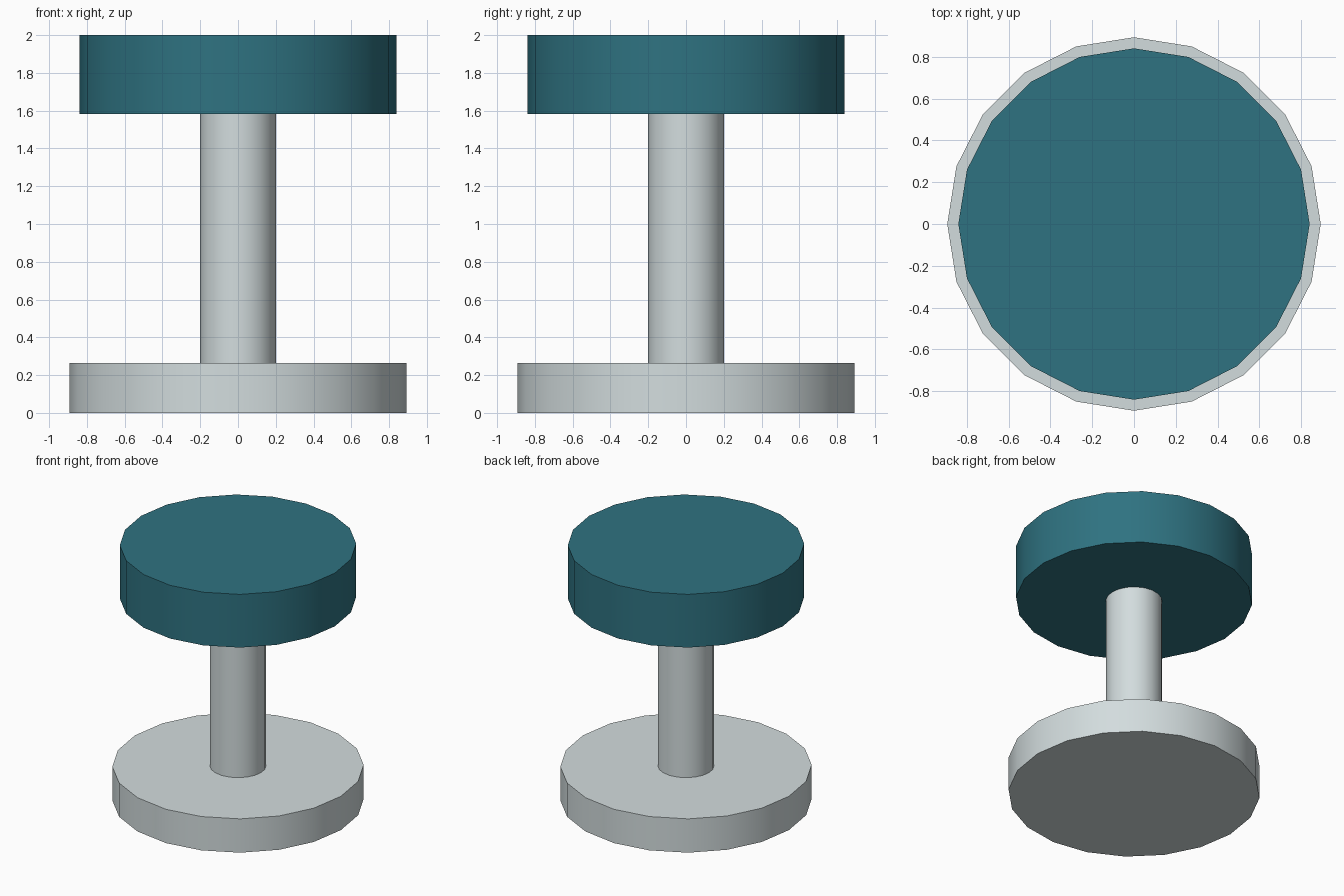
import bpy
import math

cube = bpy.data.objects.get("Cube")
if cube:
    bpy.data.objects.remove(cube, do_unlink=True)


def material(name, colour):
    mat = bpy.data.materials.new(name)
    mat.use_nodes = True
    mat.diffuse_color = colour
    mat.node_tree.nodes["Principled BSDF"].inputs["Base Color"].default_value = colour
    return mat


def disc(name, radius, bottom, top, mat):
    """Upright 20-sided cylinder with smooth sides and sharp rims."""
    bpy.ops.mesh.primitive_cylinder_add(
        vertices=20, radius=radius, depth=top - bottom,
        location=(0, 0, (bottom + top) / 2))
    obj = bpy.context.object
    obj.name = name
    obj.data.materials.append(mat)
    bpy.ops.object.shade_smooth_by_angle(angle=math.radians(30))
    return obj


metal = material("light grey metal", (0.65, 0.72, 0.73, 1))
teal = material("teal cushion", (0.028, 0.17, 0.22, 1))

# Floor plate, column and padded seat
disc("base", 0.893, 0, 0.265, metal)
disc("column", 0.2, 0.265, 1.583, metal)
disc("seat", 0.84, 1.583, 2, teal)
